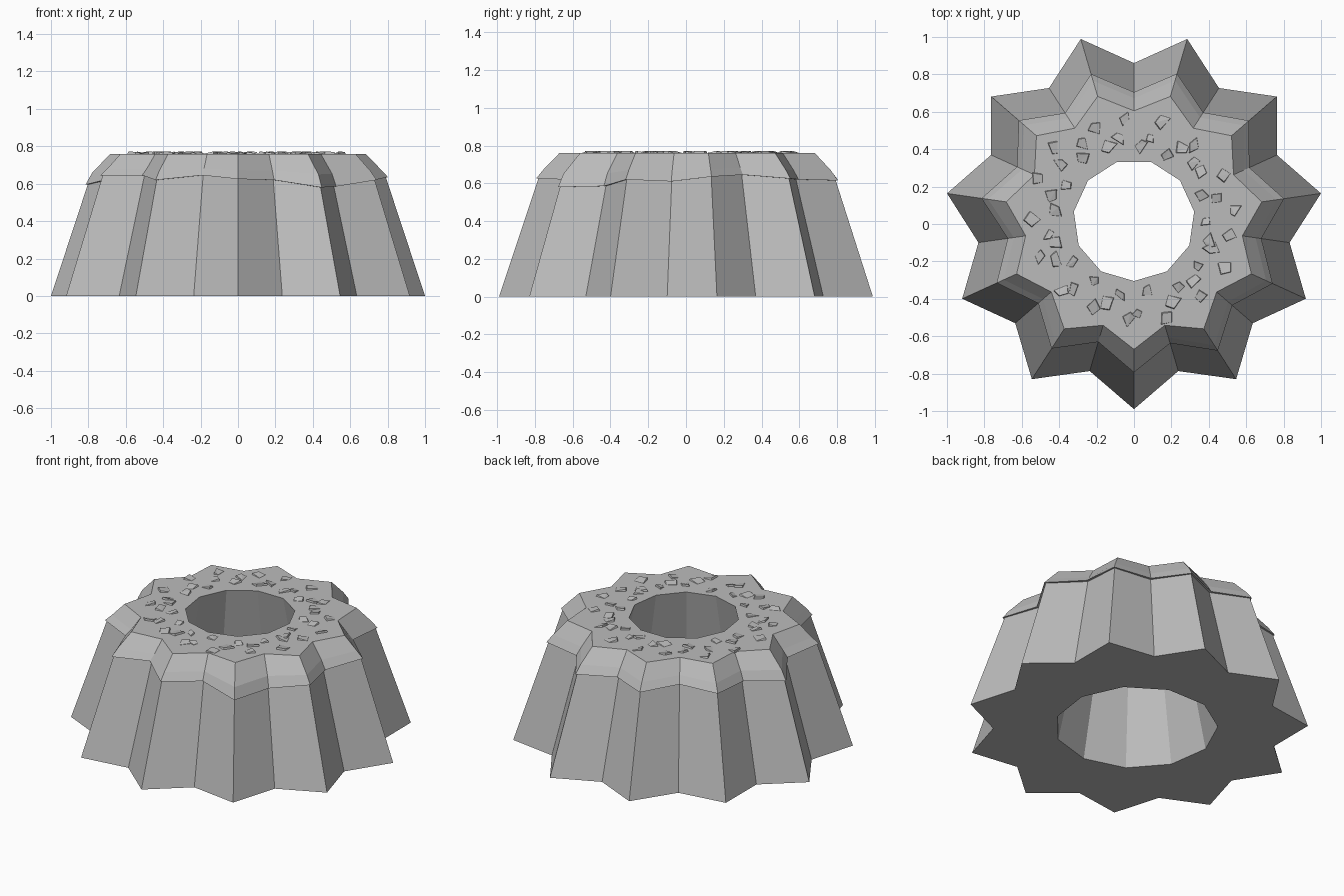
import bpy, bmesh, math, random
from mathutils import Vector

default = bpy.data.objects.get("Cube")
if default:
    bpy.data.objects.remove(default, do_unlink=True)

random.seed(7)
POINTS = 11
SIDES = POINTS * 2
CENTRE_Y = 0.02
TOP = 0.76

stone = bpy.data.materials.new("stone grey")
stone.use_nodes = True
colour = (0.5, 0.5, 0.5, 1)
stone.diffuse_color = colour
stone.node_tree.nodes["Principled BSDF"].inputs["Base Color"].default_value = colour


def finish(name, bm):
    bmesh.ops.recalc_face_normals(bm, faces=bm.faces)
    mesh = bpy.data.meshes.new(name)
    bm.to_mesh(mesh)
    bm.free()
    mesh.materials.append(stone)
    obj = bpy.data.objects.new(name, mesh)
    bpy.context.collection.objects.link(obj)
    return obj


def ring(tip, ratio, heights):
    """Star outline: tip radius, valley/tip ratio, height (one or per corner)."""
    pts = []
    for k in range(SIDES):
        z = heights[k] if isinstance(heights, list) else heights
        r = tip(z) if callable(tip) else tip
        r *= ratio if k % 2 else 1
        a = 2 * math.pi * k / SIDES - math.pi / 2
        pts.append(Vector((r * math.cos(a), r * math.sin(a) + CENTRE_Y, z)))
    return pts


def loft(name, rings):
    bm = bmesh.new()
    rows = [[bm.verts.new(p) for p in pts] for pts in rings]
    for low, high in zip(rows, rows[1:]):
        for k in range(SIDES):
            n = (k + 1) % SIDES
            bm.faces.new((low[k], low[n], high[n], high[k]))
    return finish(name, bm)


def wall(z):
    return 1.01 * (1 - 0.33 * z)


HOLE = math.cos(math.pi / POINTS)      # makes the hole a plain polygon
STAR = 0.832

# Uneven lower rim of the cap, counter-clockwise from the front point
rim = [.625, .62, .58, .585, .62, .61, .635, .645, .625, .62, .615,
       .62, .62, .63, .62, .61, .595, .63, .645, .645, .62, .645]
shoulder = [z / 2 + 0.36 for z in rim]

# Tapered star-shaped body with its flared central hole
loft("star_body", [
    ring(0.325, HOLE, TOP),
    ring(0.48, HOLE, 0),
    ring(1.01, STAR, 0),
    ring(wall, STAR, [z + 0.01 for z in rim]),
])

# Overhanging cap with a bevelled shoulder and flat top
loft("cap", [
    ring(lambda z: wall(z) - 0.01, STAR, rim),
    ring(lambda z: wall(z) + 0.012, 0.84, rim),
    ring(lambda z: 1.38 - 0.9 * z, 0.84, shoulder),
    ring(0.69, 0.848, TOP),
    ring(0.325, HOLE, TOP),
])

# Shallow stone chips scattered over the flat top
bm = bmesh.new()
COUNT = 50
for i in range(COUNT):
    a = 2 * math.pi * (i + random.uniform(-0.3, 0.3)) / COUNT
    r = (0.41, 0.54, 0.47)[i % 3] + random.uniform(-0.03, 0.03)
    spot = Vector((r * math.cos(a), r * math.sin(a) + CENTRE_Y, TOP))
    turn = random.uniform(0, math.tau)
    corners = []
    for j in range(4):
        b = turn + math.tau * (j + random.uniform(-0.25, 0.25)) / 4
        size = random.uniform(0.025, 0.055)
        corners.append(spot + Vector((math.cos(b), math.sin(b), 0)) * size)
    base = [bm.verts.new(p - Vector((0, 0, 0.003))) for p in corners]
    # The top face leans: two corners stand proud of the surface
    lid = [bm.verts.new(spot.lerp(p, 0.85) + Vector((0, 0, h)))
           for p, h in zip(corners, (0.012, 0.01, 0.001, 0.002))]
    for j in range(4):
        n = (j + 1) % 4
        bm.faces.new((base[j], base[n], lid[n], lid[j]))
    bm.faces.new(lid[:3])
    bm.faces.new((lid[0], lid[2], lid[3]))
    bm.faces.new(base[::-1])
finish("stone_chips", bm)
